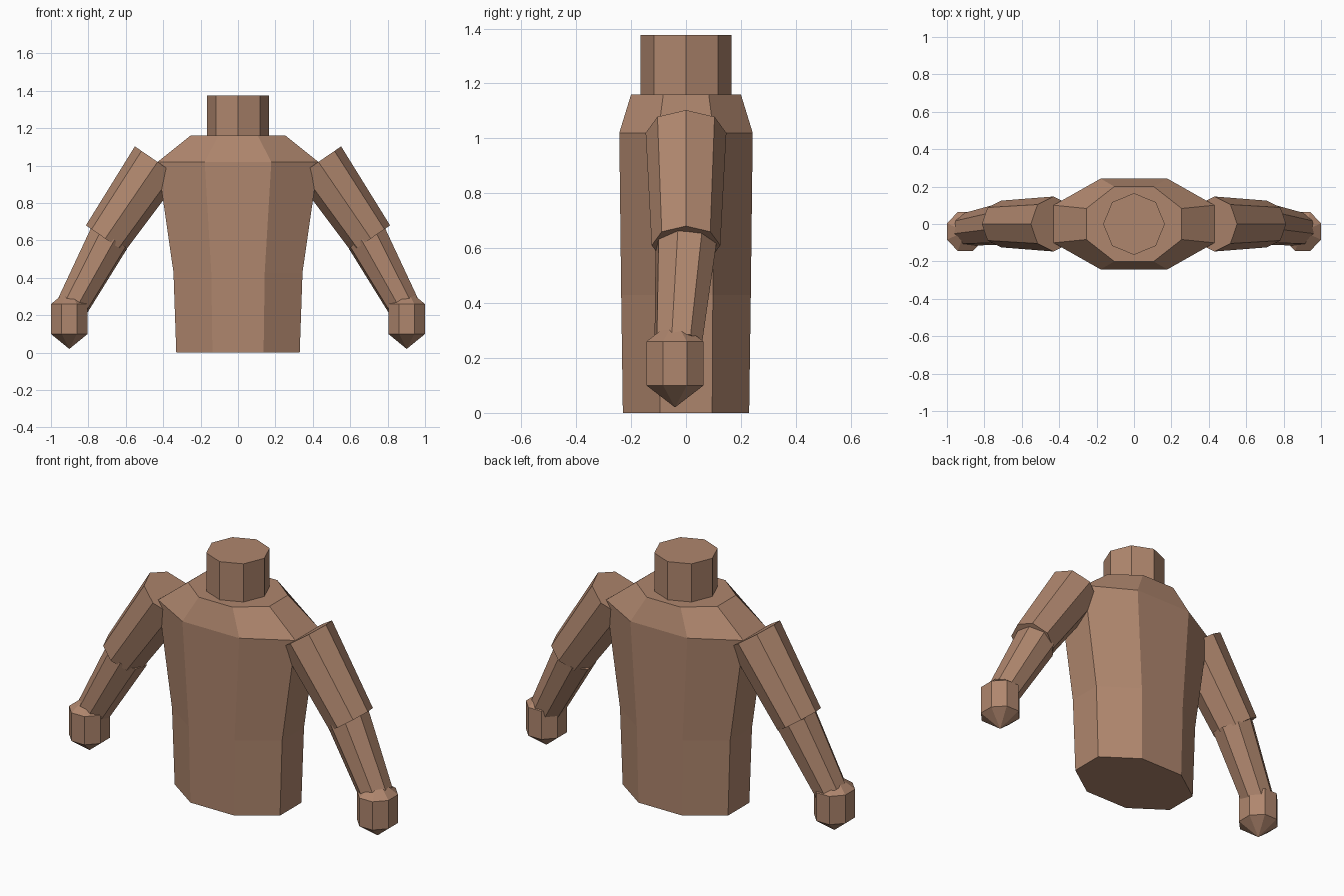
import bpy, bmesh, math
from mathutils import Vector, Matrix

if "Cube" in bpy.data.objects:
    bpy.data.objects.remove(bpy.data.objects["Cube"])

skin = bpy.data.materials.new("warm brown")
skin.diffuse_color = (0.43, 0.24, 0.155, 1)
skin.use_nodes = True
skin.node_tree.nodes["Principled BSDF"].inputs["Base Color"].default_value = skin.diffuse_color


def finish(name, bm):
    bmesh.ops.recalc_face_normals(bm, faces=bm.faces)
    mesh = bpy.data.meshes.new(name)
    bm.to_mesh(mesh)
    bm.free()
    mesh.materials.append(skin)
    obj = bpy.data.objects.new(name, mesh)
    bpy.context.collection.objects.link(obj)
    return obj


def loft(name, rings):
    """Skin a list of equal-length point rings and cap both ends."""
    bm = bmesh.new()
    loops = [[bm.verts.new(p) for p in ring] for ring in rings]
    for a, b in zip(loops, loops[1:]):
        for i in range(len(a)):
            j = (i + 1) % len(a)
            bm.faces.new((a[i], a[j], b[j], b[i]))
    bm.faces.new(loops[0])
    bm.faces.new(loops[-1])
    return finish(name, bm)


def octagon(center, u, v, roll=0.0):
    """Eight points around a center, spanned by the half-axes u and v."""
    angles = [roll + i * math.pi / 4 for i in range(8)]
    return [Vector(center) + u * math.cos(a) + v * math.sin(a) for a in angles]


def flat_ring(z, half_x, half_y, roll):
    return octagon((0, 0, z), Vector((half_x, 0, 0)), Vector((0, half_y, 0)), roll)


def limb(name, start, end, r0, r1, roll=0.0):
    """Tapered eight-sided limb between two joints."""
    axis = (Vector(end) - Vector(start)).normalized()
    u = Vector((0, 1, 0)).cross(axis).normalized()
    if u.x * start[0] < 0:
        u = -u
    v = (axis.cross(u)).normalized()
    if v.y < 0:
        v = -v
    return loft(name, [octagon(start, u * r0, v * r0, roll),
                       octagon(end, u * r1, v * r1, roll)])


# Torso: flat-sided octagon sections from hips to shoulder slope
k = 1 / math.cos(math.pi / 8)
loft("torso", [flat_ring(z, x * k, y * k, math.pi / 8) for z, x, y in
               ((0, .33, .23), (.43, .345, .236), (1.02, .43, .243), (1.16, .255, .2))])

# Neck
loft("neck", [flat_ring(z, .165, .165, 0) for z in (1.1, 1.376)])

# Arms, one per side
for side, s in (("left", -1), ("right", 1)):
    limb(side + "_upper_arm", (s * .43, 0, 1.02), (s * .71, 0, .61), .147, .125)
    limb(side + "_forearm", (s * .69, 0, .61), (s * .885, -.028, .25), .115, .09,
         math.radians(-15))

    # Hand: faceted ball with pointed ends and an upright band
    bm = bmesh.new()
    bmesh.ops.create_uvsphere(bm, u_segments=8, v_segments=3, radius=1)
    ring = math.sin(math.pi / 3) * math.cos(math.pi / 8)
    bm.transform(Matrix.Translation((s * .902, -.04, .18))
                 @ Matrix.Diagonal((.098 / ring, .104 / ring, .16, 1))
                 @ Matrix.Rotation(math.pi / 8, 4, 'Z'))
    finish(side + "_hand", bm)
